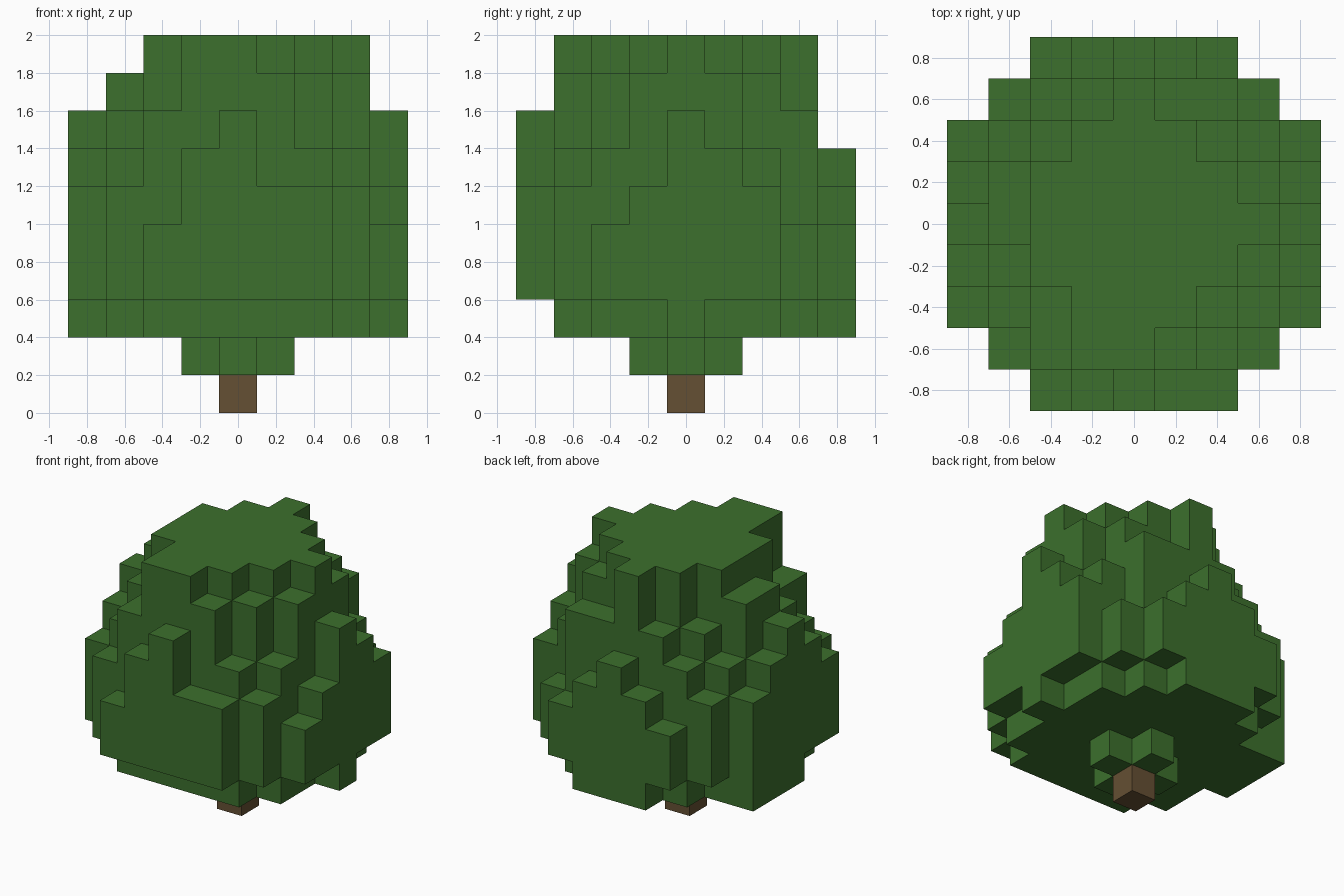
import bpy
import bmesh
from mathutils import Vector

UNIT = 0.2   # edge of one block
HALF = 4     # blocks from the centre to the rim

cube = bpy.data.objects.get("Cube")
if cube:
    bpy.data.objects.remove(cube, do_unlink=True)


def make_material(name, rgb):
    mat = bpy.data.materials.new(name)
    mat.use_nodes = True
    mat.diffuse_color = (*rgb, 1)
    mat.node_tree.nodes["Principled BSDF"].inputs["Base Color"].default_value = (*rgb, 1)
    return mat


def build_blocks(name, cells, material):
    """Outer skin of a set of grid blocks (column, row, layer)."""
    bm = bmesh.new()
    corners = {}

    def corner(point):
        key = tuple(round(c * 2) for c in point)
        if key not in corners:
            corners[key] = bm.verts.new(point * UNIT)
        return corners[key]

    for cell in sorted(cells):
        centre = Vector(cell) + Vector((0, 0, 0.5))
        for axis in range(3):
            for sign in (-1, 1):
                normal = Vector((0, 0, 0))
                normal[axis] = sign
                if tuple(int(c) for c in Vector(cell) + normal) in cells:
                    continue
                u = Vector((0, 0, 0))
                u[(axis + 1) % 3] = 0.5
                v = normal.cross(u)
                mid = centre + normal / 2
                bm.faces.new([corner(mid + a * u + b * v)
                              for a, b in ((-1, -1), (1, -1), (1, 1), (-1, 1))])

    mesh = bpy.data.meshes.new(name)
    bm.to_mesh(mesh)
    bm.free()
    mesh.materials.append(material)
    obj = bpy.data.objects.new(name, mesh)
    bpy.context.collection.objects.link(obj)
    return obj


# Top layer of each foliage column, back row first (hexadecimal)
TOPS = [
    "..56765..",
    ".678a885.",
    "678aaa976",
    "79aaaaa97",
    "89aaaaaa8",
    "78aaaaa96",
    "678aaa975",
    ".68aa976.",
    "..57866..",
]
# Rim columns that hang one block lower than the rest of the rim
LOW_RIM = {(-4, 1), (-4, 2), (-1, 4), (1, 4)}


def foliage_bottom(x, y):
    if abs(x) + abs(y) <= 1:
        return 1                      # cross-shaped collar over the trunk
    rim = x * x + y * y > HALF * HALF or y == -HALF
    return 3 if rim and (x, y) not in LOW_RIM else 2


# Foliage crown
foliage = set()
for row, line in enumerate(TOPS):
    for col, top in enumerate(line):
        if top != ".":
            x, y = col - HALF, HALF - row
            foliage.update((x, y, z) for z in range(foliage_bottom(x, y), int(top, 16)))

build_blocks("foliage", foliage, make_material("leaf green", (0.045, 0.162, 0.026)))

# Trunk
build_blocks("trunk", {(0, 0, 0)}, make_material("bark brown", (0.130, 0.080, 0.033)))
